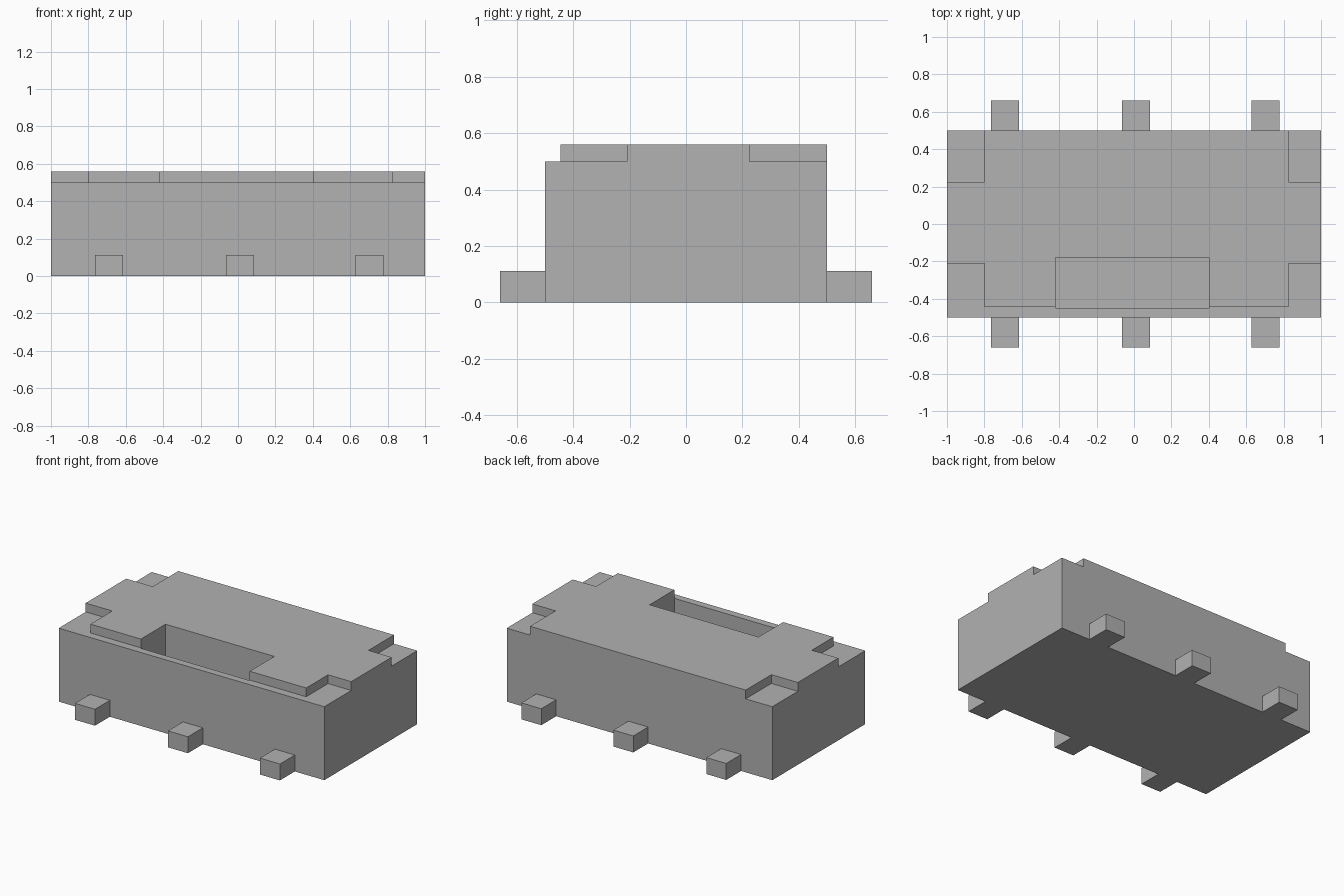
import bpy
import bmesh
from mathutils import Vector

cube = bpy.data.objects.get("Cube")
if cube:
    bpy.data.objects.remove(cube, do_unlink=True)

# Single flat grey
grey = bpy.data.materials.new("mid_grey")
grey.use_nodes = True
colour = (0.445, 0.445, 0.445, 1)
grey.diffuse_color = colour
grey.node_tree.nodes["Principled BSDF"].inputs["Base Color"].default_value = colour


def prism(name, outline, z0, z1):
    """Extrude a flat outline from z0 up to z1."""
    bm = bmesh.new()
    face = bm.faces.new([bm.verts.new((x, y, z0)) for x, y in outline])
    top = bmesh.ops.extrude_face_region(bm, geom=[face])["geom"]
    bmesh.ops.translate(bm, vec=Vector((0, 0, z1 - z0)),
                        verts=[v for v in top if isinstance(v, bmesh.types.BMVert)])
    bmesh.ops.recalc_face_normals(bm, faces=bm.faces)
    mesh = bpy.data.meshes.new(name)
    bm.to_mesh(mesh)
    bm.free()
    mesh.materials.append(grey)
    obj = bpy.data.objects.new(name, mesh)
    bpy.context.collection.objects.link(obj)
    return obj


def box(name, x0, x1, y0, y1, z0, z1):
    return prism(name, [(x0, y0), (x1, y0), (x1, y1), (x0, y1)], z0, z1)


DECK, TOP = 0.5, 0.56
SLOT_L, SLOT_R, SLOT_BACK = -0.42, 0.4, -0.18

# Housing with a deep slot pocket
body = box("housing", -1, 1, -0.5, 0.5, 0, DECK)
cutter = box("slot_cutter", SLOT_L, SLOT_R, -0.45, SLOT_BACK, 0.25, 0.8)
cutter.hide_render = True
cut = body.modifiers.new("slot", "BOOLEAN")
cut.operation = "DIFFERENCE"
cut.solver = "EXACT"
cut.object = cutter
bpy.context.view_layer.objects.active = body
bpy.ops.object.modifier_apply(modifier=cut.name)
bpy.data.objects.remove(cutter, do_unlink=True)

# Raised cover plate with notched corners and an open-fronted slot
prism("cover_plate", [
    (-0.8, -0.445), (SLOT_L, -0.445), (SLOT_L, SLOT_BACK), (SLOT_R, SLOT_BACK),
    (SLOT_R, -0.445), (0.825, -0.445), (0.825, -0.21), (1, -0.21),
    (1, 0.225), (0.825, 0.225), (0.825, 0.5), (-0.8, 0.5),
    (-0.8, 0.225), (-1, 0.225), (-1, -0.21), (-0.8, -0.21)], DECK, TOP)

# Three feet along the front and three along the back
for place, x in (("right", -0.69), ("middle", 0.01), ("left", 0.703)):
    box(f"front_foot_{place}", x - 0.075, x + 0.075, -0.66, -0.5, 0, 0.112)
    box(f"back_foot_{place}", x - 0.075, x + 0.075, 0.5, 0.66, 0, 0.112)
